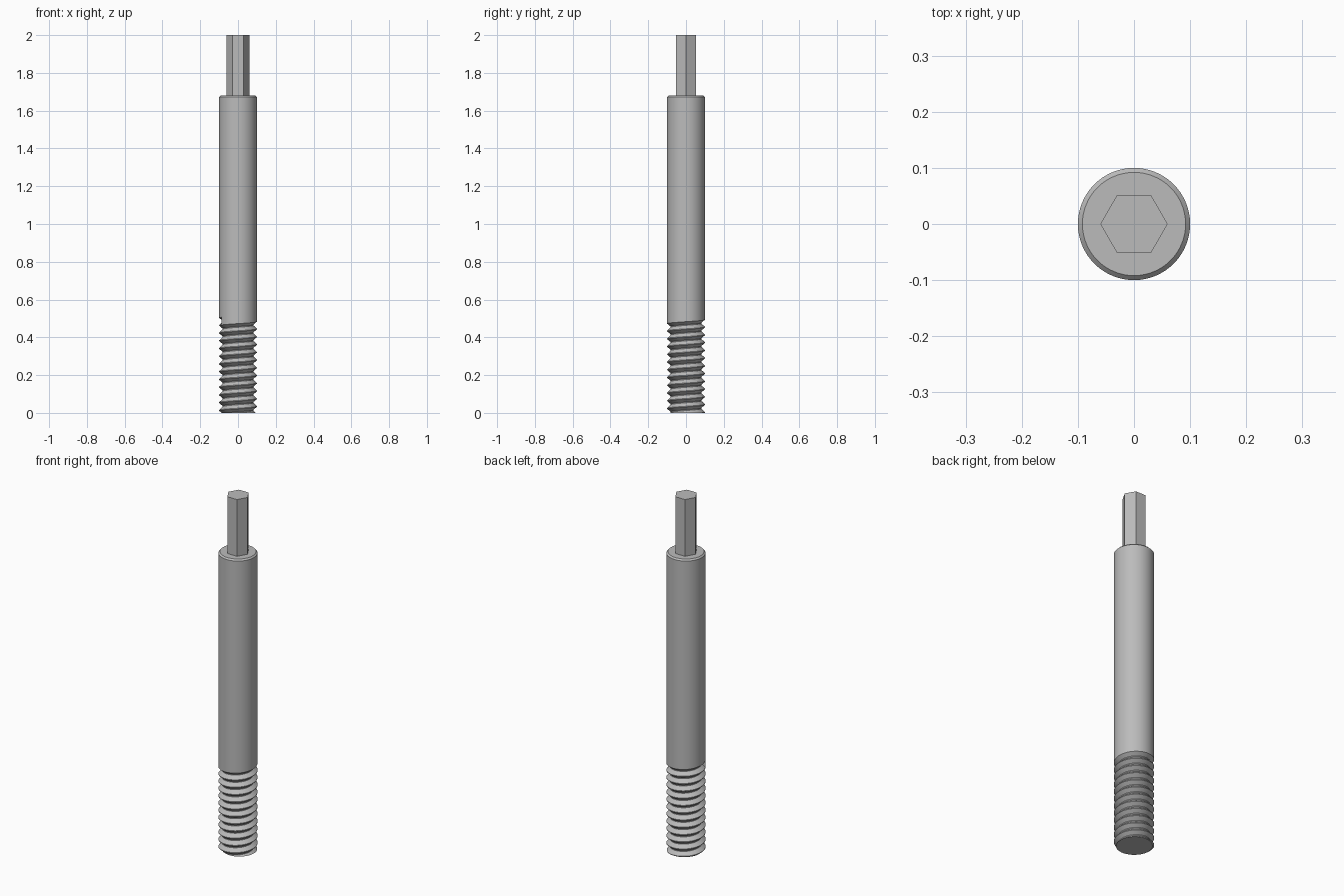
import bpy, bmesh, math

cube = bpy.data.objects.get("Cube")
if cube:
    bpy.data.objects.remove(cube, do_unlink=True)

steel = bpy.data.materials.new("grey steel")
steel.use_nodes = True
colour = (0.5, 0.5, 0.5, 1)
steel.diffuse_color = colour
steel.node_tree.nodes["Principled BSDF"].inputs["Base Color"].default_value = colour

RADIUS, ROOT = 0.1, 0.081
PITCH, TURNS, SEGS = 0.041, 13, 64
SEAM = math.pi + 0.5          # angle where the thread runs out
THREAD_TOP = 0.469
SHOULDER = 1.68
CHAMFER = 0.008
# One groove: (fraction of pitch, radius)
GROOVE = [(0, RADIUS), (0.44, ROOT), (0.54, ROOT), (0.92, RADIUS), (1, RADIUS)]


def groove_radius(u):
    """Radius at a fraction u of one thread pitch."""
    for (u0, r0), (u1, r1) in zip(GROOVE, GROOVE[1:]):
        if u <= u1:
            return r0 + (r1 - r0) * (u - u0) / (u1 - u0)
    return RADIUS


def column_profile(turn):
    """Bottom-to-top (radius, z) points at a fraction of a full turn."""
    top = THREAD_TOP + turn * PITCH
    points = []
    for k in range(TURNS, 0, -1):
        for u, r in GROOVE[:-1]:
            z = top + (u - k) * PITCH
            if z < 0:         # flat cut at the foot
                r, z = groove_radius((-top / PITCH) % 1), 0
            points.append((r, z))
    points += [(RADIUS, top), (RADIUS, THREAD_TOP + PITCH),
               (RADIUS, SHOULDER - CHAMFER), (RADIUS - CHAMFER, SHOULDER)]
    return points


def finish(bm, name):
    bmesh.ops.recalc_face_normals(bm, faces=bm.faces[:])
    mesh = bpy.data.meshes.new(name)
    bm.to_mesh(mesh)
    bm.free()
    mesh.materials.append(steel)
    obj = bpy.data.objects.new(name, mesh)
    bpy.context.collection.objects.link(obj)
    return obj


# Threaded shaft: one skin that winds around the axis
bm = bmesh.new()
columns = []
for i in range(SEGS + 1):
    angle = SEAM + 2 * math.pi * i / SEGS
    columns.append([bm.verts.new((r * math.cos(angle), r * math.sin(angle), z))
                    for r, z in column_profile(i / SEGS)])
for a, b in zip(columns, columns[1:]):
    for j in range(len(a) - 1):
        bm.faces.new((a[j], b[j], b[j + 1], a[j + 1]))

# End wall of the last groove
wall_end = len(columns[-1]) - 3
bm.faces.new(columns[-1][wall_end - len(GROOVE):wall_end])
bmesh.ops.remove_doubles(bm, verts=bm.verts[:], dist=0.00005)

# Flat foot and shoulder
bmesh.ops.holes_fill(bm, edges=[e for e in bm.edges if e.is_boundary], sides=0)
shaft = finish(bm, "threaded_shaft")
bpy.ops.object.select_all(action="DESELECT")
shaft.select_set(True)
bpy.context.view_layer.objects.active = shaft
bpy.ops.object.shade_smooth_by_angle(angle=math.radians(25))

# Hexagonal drive
bm = bmesh.new()
bmesh.ops.create_cone(bm, cap_ends=True, segments=6, radius1=0.06, radius2=0.06,
                      depth=2 - SHOULDER)
# Put two corners on the x axis
first = bm.verts[:][0].co
turn = -math.atan2(first.y, first.x)
for v in bm.verts:
    angle = math.atan2(v.co.y, v.co.x) + turn
    v.co = (0.06 * math.cos(angle), 0.06 * math.sin(angle),
            v.co.z + (2 + SHOULDER) / 2)
finish(bm, "hex_drive")
